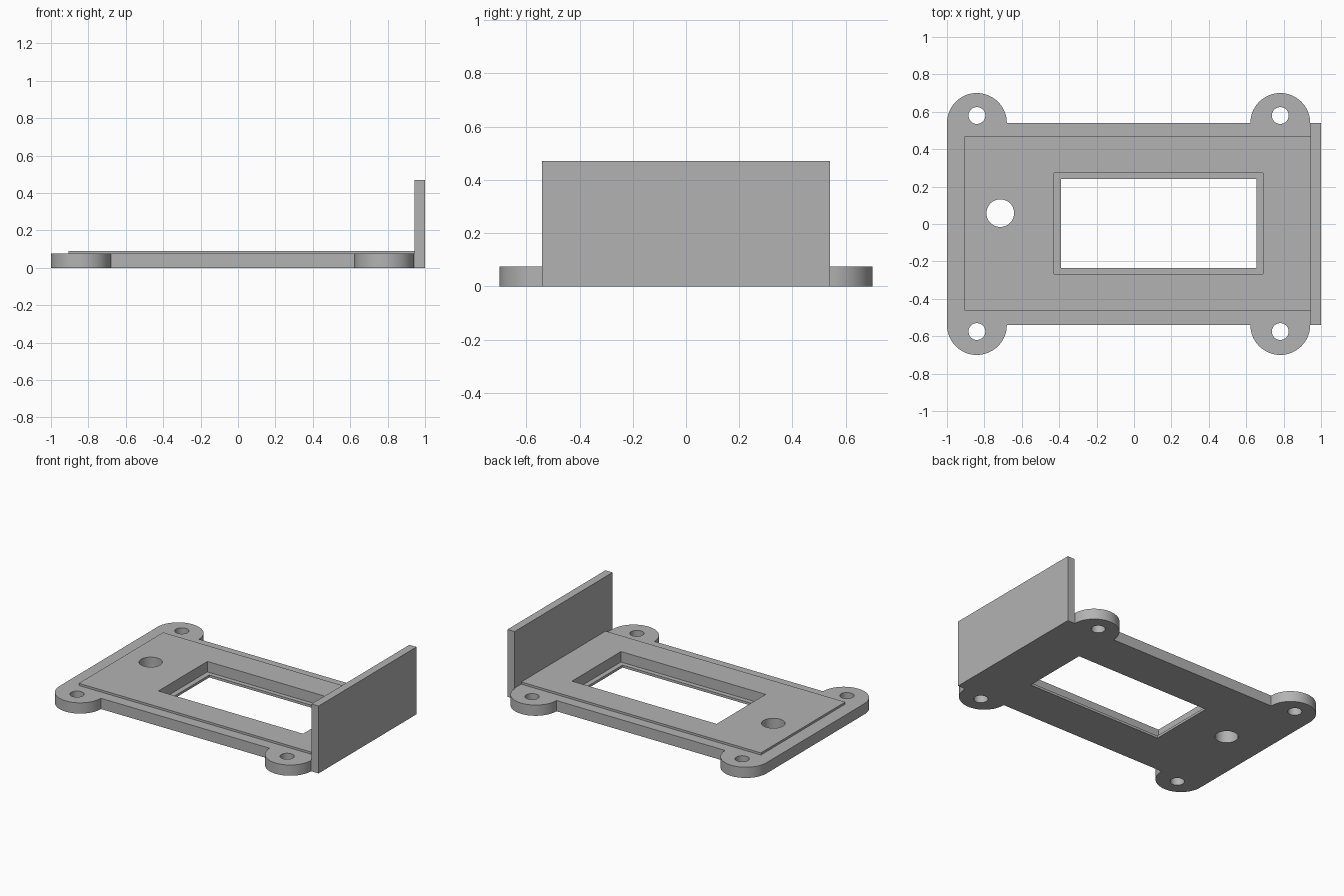
import bpy, bmesh
from math import pi, sin, cos, radians

default = bpy.data.objects.get("Cube")
if default:
    bpy.data.objects.remove(default, do_unlink=True)

# Single plain grey finish
grey = bpy.data.materials.new("light_grey")
grey.use_nodes = True
colour = (0.45, 0.45, 0.45, 1)
grey.diffuse_color = colour
grey.node_tree.nodes["Principled BSDF"].inputs["Base Color"].default_value = colour

BASE_TOP, PANEL_TOP, WALL_TOP = 0.075, 0.09, 0.47
LEDGE_TOP = 0.017
LEFT, RIGHT, HALF_Y = -1.0, 0.945, 0.54
EAR_R = 0.16
EAR_X = (-0.84, 0.782)


def prism(name, outline, z0, z1):
    """Extrude a counter-clockwise outline from z0 to z1."""
    bm = bmesh.new()
    face = bm.faces.new([bm.verts.new((x, y, z0)) for x, y in outline])
    top = bmesh.ops.extrude_face_region(bm, geom=[face])["geom"]
    bmesh.ops.translate(bm, vec=(0, 0, z1 - z0),
                        verts=[v for v in top if isinstance(v, bmesh.types.BMVert)])
    bmesh.ops.recalc_face_normals(bm, faces=bm.faces)
    mesh = bpy.data.meshes.new(name)
    bm.to_mesh(mesh)
    bm.free()
    mesh.materials.append(grey)
    obj = bpy.data.objects.new(name, mesh)
    bpy.context.collection.objects.link(obj)
    return obj


def rect(x0, x1, y0, y1):
    return [(x0, y0), (x1, y0), (x1, y1), (x0, y1)]


def arc(cx, cy, r, start, sweep, n):
    return [(cx + r * cos(start + sweep * i / n), cy + r * sin(start + sweep * i / n))
            for i in range(n + 1)]


def circle(cx, cy, r):
    return arc(cx, cy, r, 0, 2 * pi, 48)[:-1]


def cut(target, cutters):
    """Subtract the cutters and bake the result into the mesh."""
    for c in cutters:
        mod = target.modifiers.new("cut", "BOOLEAN")
        mod.operation, mod.solver, mod.object = "DIFFERENCE", "EXACT", c
    bpy.context.view_layer.update()
    graph = bpy.context.evaluated_depsgraph_get()
    mesh = bpy.data.meshes.new_from_object(target.evaluated_get(graph))
    target.modifiers.clear()
    target.data = mesh


# Base plate outline: rectangle with a half-round ear near each corner
outline = [(RIGHT, -HALF_Y), (RIGHT, HALF_Y)]
for x in reversed(EAR_X):
    outline += arc(x, HALF_Y, EAR_R, 0, pi, 32)
for x in EAR_X:
    outline += arc(x, -HALF_Y, EAR_R, pi, pi, 32)
base = prism("base_plate", outline, 0, BASE_TOP)

# Raised panel and upright end wall
panel = prism("raised_panel", rect(-0.905, RIGHT, -0.463, 0.467), BASE_TOP, PANEL_TOP)
wall = prism("end_wall", rect(RIGHT, 1.0, -HALF_Y, HALF_Y), 0, WALL_TOP)

# Window with a thin ledge at the bottom, plus the round holes
window = prism("window_cutter", rect(-0.39, 0.655, -0.235, 0.24), -0.1, 0.2)
recess = prism("recess_cutter", rect(-0.427, 0.69, -0.268, 0.272), LEDGE_TOP, 0.2)
button = prism("button_cutter", circle(-0.715, 0.058, 0.074), -0.1, 0.2)
screws = [prism("screw_cutter", circle(x, y, 0.045), -0.1, 0.2)
          for x in EAR_X for y in (-0.575, 0.58)]

cut(base, [window, recess, button] + screws)
cut(panel, [recess, button])
for c in [window, recess, button] + screws:
    bpy.data.objects.remove(c, do_unlink=True)

# Smooth the round walls, keep the edges sharp
bpy.ops.object.select_all(action="DESELECT")
for obj in (base, panel, wall):
    obj.select_set(True)
bpy.context.view_layer.objects.active = base
bpy.ops.object.shade_smooth_by_angle(angle=radians(30))
